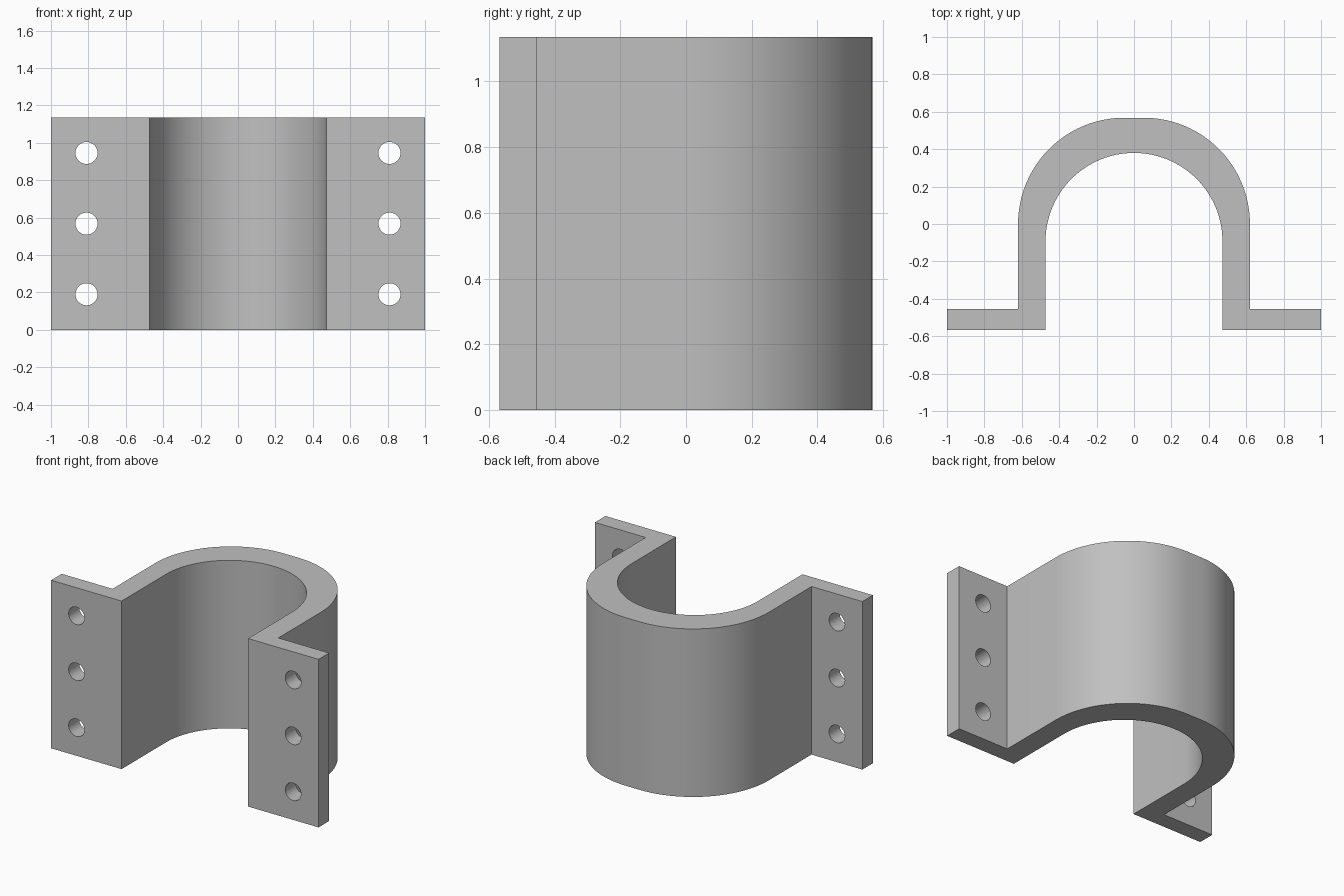
import bpy, bmesh
from math import sin, cos, pi, radians

cube = bpy.data.objects.get("Cube")
if cube:
    bpy.data.objects.remove(cube, do_unlink=True)

HEIGHT = 1.136
HALF_DEPTH = 0.568
FLANGE_Y = -0.455
OUTER_X, INNER_X = 0.62, 0.473
HOLE_X, HOLE_R = 0.81, 0.059

grey = bpy.data.materials.new("plain grey")
grey.use_nodes = True
colour = (0.53, 0.53, 0.53, 1)
grey.diffuse_color = colour
grey.node_tree.nodes["Principled BSDF"].inputs["Base Color"].default_value = colour


def arc(cx, cy, r, start, end, steps):
    """Points along a circular arc, angles in degrees."""
    angles = [radians(start + (end - start) * i / steps) for i in range(steps + 1)]
    return [(cx + r * cos(a), cy + r * sin(a)) for a in angles]


# Right-hand outside edge: flange, wall, then rounded shoulder
shoulder = OUTER_X - HALF_DEPTH
outer = [(1, -HALF_DEPTH), (1, FLANGE_Y), (OUTER_X, FLANGE_Y)]
outer += arc(shoulder, 0, HALF_DEPTH, 0, 90, 24)
outer += [(-x, y) for x, y in reversed(outer)]

# Inside channel: straight walls with a half-round end
inner = [(-INNER_X, -HALF_DEPTH)]
inner += arc(0, 0.38 - INNER_X, INNER_X, 180, 0, 48)
inner += [(INNER_X, -HALF_DEPTH)]

# Saddle bracket extruded upward from its profile
bm = bmesh.new()
face = bm.faces.new([bm.verts.new((x, y, 0)) for x, y in outer + inner])
top = bmesh.ops.extrude_face_region(bm, geom=[face])
bmesh.ops.translate(bm, vec=(0, 0, HEIGHT),
                    verts=[v for v in top["geom"] if isinstance(v, bmesh.types.BMVert)])
bmesh.ops.recalc_face_normals(bm, faces=bm.faces)
mesh = bpy.data.meshes.new("saddle_bracket")
bm.to_mesh(mesh)
bm.free()
mesh.materials.append(grey)
bracket = bpy.data.objects.new("saddle_bracket", mesh)
bpy.context.collection.objects.link(bracket)

# Three bolt holes through each flange
for side in (-1, 1):
    for row in (-1, 0, 1):
        bpy.ops.mesh.primitive_cylinder_add(
            vertices=32, radius=HOLE_R, depth=0.3, rotation=(pi / 2, 0, 0),
            location=(side * HOLE_X, (FLANGE_Y - HALF_DEPTH) / 2,
                      HEIGHT / 2 + row * 0.378))
        cutter = bpy.context.object
        cutter.name = "bolt_hole_cutter"
        cutter.hide_render = True
        cutter.data.materials.append(grey)
        bpy.context.view_layer.objects.active = bracket
        cut = bracket.modifiers.new("bolt_hole", "BOOLEAN")
        cut.operation = "DIFFERENCE"
        cut.solver = "EXACT"
        cut.object = cutter
        bpy.ops.object.modifier_apply(modifier=cut.name)
        bpy.data.objects.remove(cutter, do_unlink=True)

# Smooth curves, crisp corners
bpy.ops.object.select_all(action="DESELECT")
bracket.select_set(True)
bpy.context.view_layer.objects.active = bracket
bpy.ops.object.shade_smooth_by_angle(angle=radians(30))
